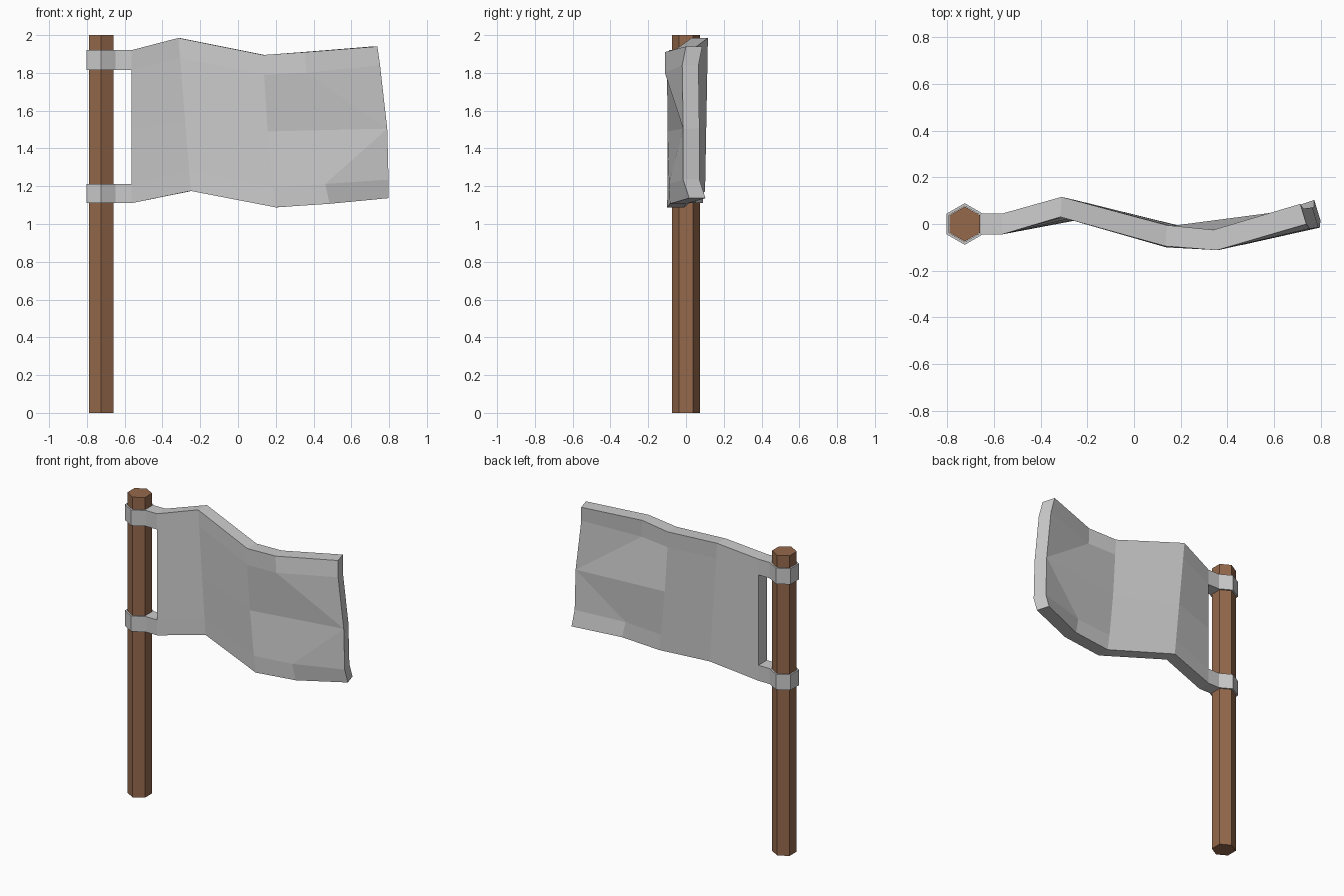
import bpy, bmesh, math
from mathutils import Vector

if "Cube" in bpy.data.objects:
    bpy.data.objects.remove(bpy.data.objects["Cube"])

POLE_X = -0.725


def finish(bm, name):
    bmesh.ops.recalc_face_normals(bm, faces=bm.faces)
    me = bpy.data.meshes.new(name)
    bm.to_mesh(me)
    bm.free()
    ob = bpy.data.objects.new(name, me)
    bpy.context.collection.objects.link(ob)
    return ob


def hex_loop(bm, r, z):
    # corners point along y, flats face x
    return [bm.verts.new((POLE_X + r * math.sin(k * math.pi / 3),
                          r * math.cos(k * math.pi / 3), z)) for k in range(6)]


def bridge(bm, a, b):
    for i in range(len(a)):
        j = (i + 1) % len(a)
        bm.faces.new((a[i], a[j], b[j], b[i]))


# Hexagonal wooden pole
bm = bmesh.new()
low, high = hex_loop(bm, 0.075, 0), hex_loop(bm, 0.075, 2)
bridge(bm, low, high)
bm.faces.new(low)
bm.faces.new(high)
pole = finish(bm, "pole")
wood = bpy.data.materials.new("wood")
wood.diffuse_color = (0.30, 0.14, 0.07, 1)
wood.use_nodes = True
wood.node_tree.nodes["Principled BSDF"].inputs["Base Color"].default_value = wood.diffuse_color
pole.data.materials.append(wood)

# Hollow hexagonal sleeves around the pole
for name, z0, z1 in (("upper_sleeve", 1.815, 1.92), ("lower_sleeve", 1.11, 1.213)):
    bm = bmesh.new()
    loops = [hex_loop(bm, r, z) for r, z in
             ((0.089, z0), (0.089, z1), (0.077, z1), (0.077, z0))]
    for i in range(4):
        bridge(bm, loops[i], loops[(i + 1) % 4])
    finish(bm, name)

# Flag front surface: columns from pole to free end, rows from top to bottom
strap_z = (1.92, 1.815, 1.5, 1.213, 1.11)
columns = [
    [(-0.648, -0.0445, z) for z in strap_z],
    [(-0.565, -0.0445, z) for z in strap_z],
    [(-0.315 + 0.065 * t, 0.03 - 0.015 * t, 1.985 - 0.81 * t)
     for t in (0, 0.13, 0.55, 0.87, 1)],
    [(0.135, -0.095, 1.895), (0.138, -0.1, 1.79), (0.157, -0.098, 1.49),
     (0.186, -0.098, 1.195), (0.2, -0.1, 1.088)],
    [(0.355, -0.112, 1.91), (0.36, -0.112, 1.8), None,
     (0.462, -0.09, 1.212), (0.485, -0.085, 1.107)],
    [(0.738, 0.0, 1.94), (0.752, -0.02, 1.84), (0.79, -0.015, 1.505),
     (0.797, -0.015, 1.235), (0.798, 0.017, 1.137)],
]
# Offset from front surface to back surface, per column
thickness = [(0, 0.089), (0, 0.089), (0.005, 0.086),
             (0.005, 0.09), (-0.015, 0.087), (-0.026, 0.086)]

# Two straps, cloth grid, then the fan of folds at the free end
cells = []
for c in range(5):
    rows = (0, 3) if c in (0, 4) else range(4)
    if c == 3:
        rows = (0, 3)
    cells += [((c, r), (c + 1, r), (c + 1, r + 1), (c, r + 1)) for r in rows]
cells += [((3, 1), (4, 1), (5, 2), (3, 2)), ((4, 1), (5, 1), (5, 2)),
          ((3, 2), (5, 2), (4, 3), (3, 3)), ((5, 2), (5, 3), (4, 3))]

bm = bmesh.new()
front, back = {}, {}
for key in sorted({k for cell in cells for k in cell}):
    p = Vector(columns[key[0]][key[1]])
    dx, dy = thickness[key[0]]
    front[key] = bm.verts.new(p)
    back[key] = bm.verts.new(p + Vector((dx, dy, 0)))

edges = {(cell[i], cell[(i + 1) % len(cell)])
         for cell in cells for i in range(len(cell))}
for cell in cells:
    bm.faces.new([front[k] for k in cell])
    bm.faces.new([back[k] for k in reversed(cell)])
# Rim joining front to back, left open where straps meet the sleeves
for a, b in sorted(edges):
    if (b, a) not in edges and not (a[0] == b[0] == 0):
        bm.faces.new((front[b], front[a], back[a], back[b]))
finish(bm, "flag_cloth")
